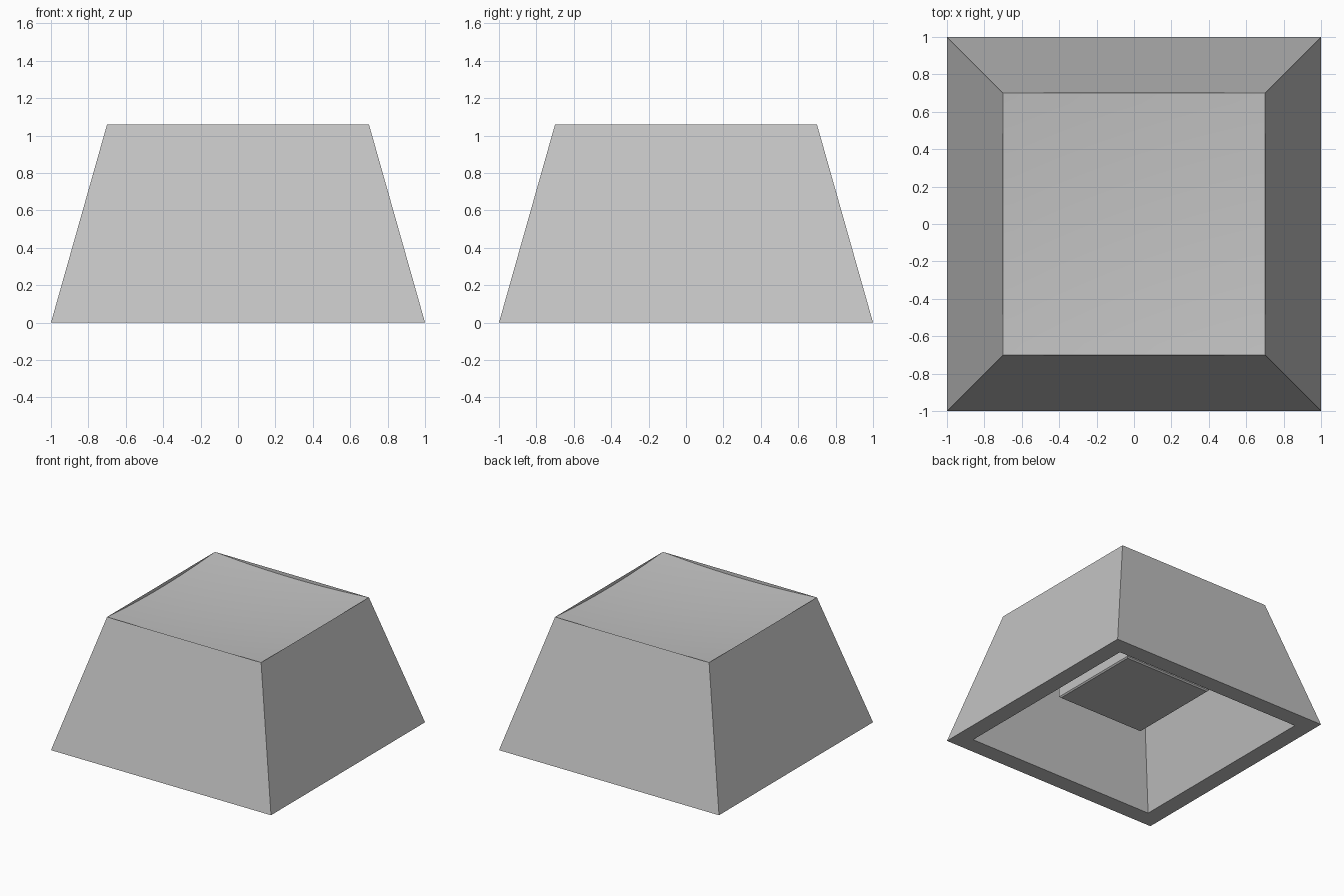
import bpy, bmesh, math

cube = bpy.data.objects.get("Cube")
if cube:
    bpy.data.objects.remove(cube, do_unlink=True)

TOP, TOP_HALF = 1.06, 0.70
CEILING, CEILING_HALF = 0.90, 0.60

grey = bpy.data.materials.new("light grey plastic")
grey.use_nodes = True
colour = (0.55, 0.55, 0.55, 1)
grey.diffuse_color = colour
grey.node_tree.nodes["Principled BSDF"].inputs["Base Color"].default_value = colour


def add_object(name, bm):
    mesh = bpy.data.meshes.new(name)
    bm.to_mesh(mesh)
    bm.free()
    mesh.materials.append(grey)
    obj = bpy.data.objects.new(name, mesh)
    bpy.context.collection.objects.link(obj)
    return obj


def square_shell(name, profile, cap_start=False):
    """Join square rings given as (half width, height), then cap the last one."""
    bm = bmesh.new()
    corners = [(-1, -1), (1, -1), (1, 1), (-1, 1)]
    rings = [[bm.verts.new((x * h, y * h, z)) for x, y in corners] for h, z in profile]
    for upper, lower in zip(rings, rings[1:]):
        for i in range(4):
            j = (i + 1) % 4
            bm.faces.new((upper[i], lower[i], lower[j], upper[j]))
    bm.faces.new(rings[-1][::-1])
    if cap_start:
        bm.faces.new(rings[0])
    return add_object(name, bm)


# Tapered hollow body: outer walls, bottom rim, inner walls and ceiling
square_shell("cap_body", [(TOP_HALF, TOP), (1, 0), (0.86, 0), (CEILING_HALF, CEILING)])

# Square stem under the ceiling, with a small chamfer at its lower end
square_shell("stem", [(0.40, CEILING), (0.40, 0.34), (0.39, 0.33)], cap_start=True)

# Shallow spherical dish, pinned at the corners below straight top edges
bm = bmesh.new()
bmesh.ops.create_grid(bm, x_segments=24, y_segments=24, size=TOP_HALF)
for v in bm.verts:
    v.co.z = TOP - 0.055 * (2 * TOP_HALF ** 2 - v.co.x ** 2 - v.co.y ** 2)
border = [e for e in bm.edges if e.is_boundary]
lip = bmesh.ops.extrude_edge_only(bm, edges=border)["geom"]
for v in lip:
    if isinstance(v, bmesh.types.BMVert):
        v.co.z = TOP
bmesh.ops.remove_doubles(bm, verts=bm.verts, dist=0.0001)
bmesh.ops.recalc_face_normals(bm, faces=bm.faces)
middle = min(bm.faces, key=lambda f: f.calc_center_median().xy.length)
if middle.normal.z < 0:
    bmesh.ops.reverse_faces(bm, faces=bm.faces)
dish = add_object("dished_top", bm)

bpy.ops.object.select_all(action='DESELECT')
dish.select_set(True)
bpy.context.view_layer.objects.active = dish
bpy.ops.object.shade_smooth_by_angle(angle=math.radians(30))
